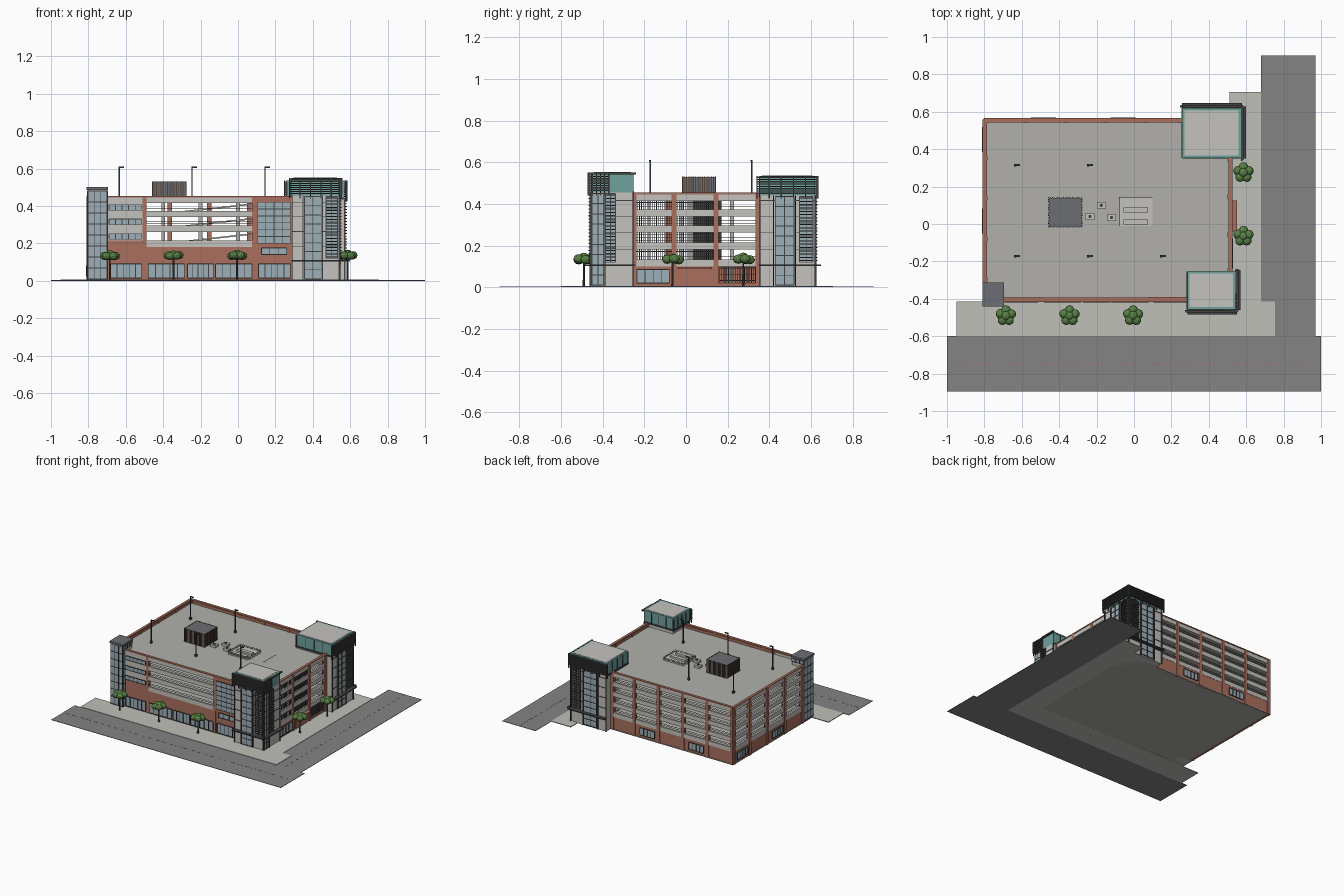
import bpy, bmesh, math, random
from mathutils import Matrix, Vector

if "Cube" in bpy.data.objects:
    bpy.data.objects.remove(bpy.data.objects["Cube"])

random.seed(4)
COL = dict(brick=(.40, .16, .11), precast=(.55, .54, .51), concrete=(.44, .435, .41),
           asphalt=(.23, .23, .235), walk=(.53, .525, .49), glass=(.34, .43, .48),
           teal=(.16, .36, .34), dark=(.055, .055, .055), slate=(.15, .155, .17),
           leaf=(.10, .22, .06), bark=(.09, .06, .04), line=(.40, .12, .08))
MATS = {}
for k, c in COL.items():
    MATS[k] = bpy.data.materials.new(k)
    MATS[k].diffuse_color = (*c, 1)
parts = {}


def mesh_of(name, mat):
    return parts.setdefault(name, (bmesh.new(), mat))[0]


def box(name, mat, x0, x1, y0, y1, z0, z1):
    m = Matrix.Translation(((x0 + x1) / 2, (y0 + y1) / 2, (z0 + z1) / 2)) @ \
        Matrix.Diagonal((abs(x1 - x0), abs(y1 - y0), abs(z1 - z0), 1))
    bmesh.ops.create_cube(mesh_of(name, mat), size=1, matrix=m)


# A face is (side, plane); u runs along it, d is the distance outward
def fbox(name, mat, face, u0, u1, z0, z1, d0, d1):
    side, p = face
    s = 1 if side in 'EN' else -1
    a, b = sorted((p + s * d0, p + s * d1))
    if side in 'EW':
        box(name, mat, a, b, u0, u1, z0, z1)
    else:
        box(name, mat, u0, u1, a, b, z0, z1)


def window(face, u0, u1, z0, z1, nu=3, nz=1, d=0.0):
    fbox('window_glass', 'glass', face, u0, u1, z0, z1, d - .005, d + .003)
    t = .002
    for i in range(nu + 1):
        u = u0 + (u1 - u0) * i / nu
        fbox('window_mullions', 'dark', face, u - t, u + t, z0, z1, d, d + .006)
    for i in range(nz + 1):
        z = z0 + (z1 - z0) * i / nz
        fbox('window_mullions', 'dark', face, u0, u1, z - t, z + t, d, d + .006)


LEVELS = [.10, .18, .262, .34, .415]      # bottoms of the precast bands


def bay(face, u0, u1, first=0, mesh=False):
    for i, z in enumerate(LEVELS[first:]):
        fbox('precast_bands', 'precast', face, u0, u1, z, z + .034, -.012, .002)
        if z == LEVELS[-1]:
            continue
        top = LEVELS[first + i + 1]
        for k in (1, 2):                   # guard cables
            h = z + .034 + .011 * k
            fbox('guard_cables', 'dark', face, u0, u1, h, h + .002, -.008, -.006)
        if mesh:
            n = int((u1 - u0) / .009)
            for j in range(1, n):
                u = u0 + (u1 - u0) * j / n
                fbox('mesh_screens', 'dark', face, u - .0015, u + .0015, z + .034, top, -.009, -.006)
            fbox('mesh_screens', 'dark', face, u0, u1, top - .01, top - .007, -.009, -.005)


def pier(face, u, w=.02, z0=0, z1=.45):
    fbox('brick_piers', 'brick', face, u - w / 2, u + w / 2, z0, z1, -.02, .006)


S, E, N, W = ('S', -.41), ('E', .52), ('N', .56), ('W', -.803)

# Ground, streets and pavements
box('building_base', 'concrete', -.805, .52, -.415, .565, 0, .006)
box('front_street', 'asphalt', -1, 1, -.895, -.6, 0, .003)
box('side_street', 'asphalt', .68, .97, -.6, .9, 0, .003)
box('front_pavement', 'walk', -.95, .755, -.6, -.415, 0, .006)
box('side_pavement', 'walk', .51, .68, -.415, .705, 0, .0055)
for i in range(33):
    box('street_lines', 'line', -.98 + i * .06, -.945 + i * .06, -.747, -.743, .003, .004)
for i in range(25):
    box('street_lines', 'line', .82, .824, -.58 + i * .06, -.545 + i * .06, .003, .004)

# Parking decks, inner columns and ramp
for z in LEVELS:
    box('parking_decks', 'concrete', -.80, .515, -.405, .555, z + .002, z + .012)
for x in (-.6, -.4, -.2, 0, .2, .4):
    for y in (-.25, -.02, .22, .42):
        box('inner_columns', 'concrete', x - .01, x + .01, y - .01, y + .01, 0, .42)
for z in LEVELS[:-1]:
    m = Matrix.Translation((-.15, .1, z + .045)) @ Matrix.Rotation(-.11, 4, 'Y') @ Matrix.Diagonal((.72, .14, .008, 1))
    bmesh.ops.create_cube(mesh_of('ramps', 'concrete'), size=1, matrix=m)

# Parapet caps
for f, a, b in ((S, -.70, .29), (E, -.26, .36), (N, -.803, .26), (W, -.32, .56)):
    fbox('parapet_caps', 'brick', f, a, b, .446, .454, -.014, .006)
    fbox('parapet_lining', 'brick', f, a, b, .42, .446, -.016, -.012)

# Front: brick storey, office block, open decks, stair wall
fbox('front_brick', 'brick', S, -.70, .29, 0, .18, -.02, 0)
fbox('front_brick', 'brick', S, -.70, -.49, .18, .215, -.02, 0)
fbox('front_brick', 'brick', S, .085, .29, .18, .446, -.02, .004)
for a, b in ((-.68, -.515), (-.48, -.285), (-.27, -.13), (-.12, .075), (.11, .28)):
    window(S, a, b, .015, .09, 5, 1, .004)
fbox('office_panels', 'precast', S, -.695, -.50, .215, .446, -.02, .002)
for z in (.222, .30, .377):
    window(S, -.69, -.515, z, z + .03, 5, 1, .003)
window(S, .105, .28, .20, .42, 4, 6, .005)
window(S, .125, .26, .14, .175, 3, 1, .005)
pier(S, -.50)
pier(S, .085)
bay(S, -.49, .085, 1)

# Right side
for u in (-.25, -.058, .145, .345):
    pier(E, u, .024)
for a, b, m in ((-.25, -.06, True), (-.06, .145, True), (.145, .345, False)):
    bay(E, a, b, 0, m)
fbox('right_brick', 'brick', E, -.26, .155, 0, .10, -.02, 0)
fbox('right_brick', 'brick', E, .155, .34, 0, .02, -.02, 0)
window(E, -.235, -.08, .02, .085, 4, 1, .003)
fbox('entry_canopy', 'brick', E, -.04, .125, .088, .096, 0, .03)
fbox('entry_door', 'brick', E, -.03, .115, .006, .085, 0, .004)
for i in range(21):
    u = .16 + i * .0085
    fbox('ground_grille', 'dark', E, u, u + .003, .02, .10, -.01, -.005)
for z in (.03, .06, .09):
    fbox('ground_grille', 'dark', E, .16, .335, z, z + .004, -.01, -.004)

# Back and left side
for f, a, b, n in ((N, -.803, .26, 5), (W, -.31, .56, 4)):
    fbox('rear_brick', 'brick', f, a, b, 0, .10, -.02, 0)
    w = (b - a) / n
    for i in range(n):
        bay(f, a + i * w, a + (i + 1) * w)
        pier(f, a + i * w + .012, .024)
        if i % 2:
            window(f, a + (i + .2) * w, a + (i + .8) * w, .025, .08, 4, 1, .003)
    pier(f, b - .012, .024)

# Left corner tower with glazing
box('left_tower', 'precast', -.80, -.70, -.432, -.32, 0, .485)
window(('S', -.432), -.802, -.70, .01, .48, 3, 8)
window(('W', -.80), -.432, -.32, .01, .48, 3, 8)
window(('E', -.70), -.432, -.41, .01, .48, 1, 8)
window(('E', -.70), -.41, -.32, .455, .48, 3, 1)
window(('N', -.32), -.80, -.70, .455, .48, 3, 1)
box('left_tower_cap', 'slate', -.81, -.694, -.442, -.312, .485, .50)


def tower(x0, x1, y0, y1, top, ys, teal_panel):
    """Stair tower with glazed strips, corner grilles and a louvred crown."""
    base = top - .095
    box('tower_cores', 'precast', x0, x1, y0, y1, 0, base)
    box('tower_crowns', 'teal', x0 - .004, x1, y0, y1, base, top - .004)
    box('tower_rims', 'teal', x0 - .005, x1 + .003, y0 - .003, y1 + .003, top - .008, top)
    box('tower_roofs', 'precast', x0 + .008, x1 - .01, y0 + .01, y1 - .01, top - .002, top + .002)
    inner, outer = (y0, y1) if ys > 0 else (y1, y0)
    outer_face = ('N' if ys > 0 else 'S', outer)
    glass_e, grill_e = ((.28, .62), (.72, .97)) if ys > 0 else ((.70, .98), (.42, .66))
    for f, a, b, gl, gr in ((outer_face, x0, x1, (.26, .62), (.72, .97)),
                            (('E', x1), inner, outer, glass_e, grill_e)):
        at = lambda t: a + (b - a) * t
        g0, g1 = sorted(map(at, gl))
        window(f, g0, g1, .01, base - .005, 2, 9, .002)
        r0, r1 = sorted(map(at, gr))
        window(f, r0, r1, .12, base - .005, 2, 5, .001)
        for k in range(20):                # sunshade slats
            z = .125 + k * (base - .14) / 19
            fbox('tower_sunshades', 'dark', f, r0, r1, z, z + .005, .002, .014)
        lo, hi = sorted((a, b))
        for t in (0, gl[0] - .03, gl[1] + .03, 1):
            u = at(t)
            fbox('tower_fins', 'dark', f, u - .0025, u + .0025, 0, base, 0, .008)
        for z in (.18, .262, .34, .415):
            fbox('tower_joints', 'dark', f, lo, hi, z, z + .003, 0, .004)
        fbox('tower_canopies', 'dark', f, lo - .005, hi + .01, .102, .11, 0, .03)
        c0, c1 = lo - .014, hi + .014      # crown louvres
        short = teal_panel and f[0] == 'E'
        if short:
            c1 = lo + (hi - lo) * .42
            fbox('crown_frame', 'dark', f, c1, hi + .014, top - .008, top, .003, .018)
        for k in range(8):
            z = base + .008 + k * (top - base - .018) / 7
            fbox('crown_louvres', 'dark', f, c0, c1, z, z + .006, .005, .018)
        for k in range(6):
            u = c0 + (c1 - c0) * k / 5
            fbox('crown_posts', 'dark', f, u - .003, u + .003, base - .015, top, .004, .012)
    # dark posts on the sides facing the roof
    for f, a, b in ((('W', x0 - .004), y0, y1), (('S' if ys > 0 else 'N', inner), x0, x1)):
        for k in range(5):
            u = a + (b - a) * k / 4
            fbox('crown_mullions', 'dark', f, u - .002, u + .002, base, top - .008, 0, .004)
        fbox('crown_mullions', 'dark', f, a, b, base - .006, base + .006, 0, .005)


tower(.29, .54, -.455, -.255, .55, -1, True)
tower(.262, .568, .355, .618, .535, 1, False)

# Roof plant room with vertical ribs
box('plant_room', 'slate', -.455, -.28, -.015, .14, .425, .53)
for i in range(19):
    u = i / 18
    for f, a, b in ((('S', -.015), -.455, -.28), (('N', .14), -.455, -.28),
                    (('E', -.28), -.015, .14), (('W', -.455), -.015, .14)):
        p = a + (b - a) * u
        fbox('plant_room_ribs', 'bark', f, p - .002, p + .002, .43, .532, 0, .004)

# Roof units and railed pad
for x, y in ((-.235, .04), (-.175, .1), (-.12, .035)):
    box('roof_units', 'precast', x - .024, x + .024, y - .018, y + .018, .425, .445)
    bmesh.ops.create_cone(mesh_of('roof_fans', 'dark'), cap_ends=True, segments=12, radius1=.009, radius2=.009,
                          depth=.006, matrix=Matrix.Translation((x, y, .447)))
box('roof_pad', 'precast', -.08, .10, -.012, .145, .425, .43)
for y in (.01, .075):
    box('pad_units', 'precast', -.055, .075, y - .014, y + .014, .43, .445)
for z in (.438, .447):
    for y in (-.012, .143):
        box('pad_rails', 'dark', -.08, .10, y, y + .002, z, z + .002)
    for x in (-.08, .098):
        box('pad_rails', 'dark', x, x + .002, -.012, .145, z, z + .002)

# Roof lamp posts
for x, y in ((-.635, .315), (-.245, .315), (-.635, -.172), (-.245, -.172), (.145, -.172)):
    box('lamp_posts', 'dark', x - .003, x + .003, y - .003, y + .003, .425, .61)
    box('lamp_bases', 'dark', x - .007, x + .007, y - .007, y + .007, .425, .445)
    box('lamp_heads', 'dark', x, x + .026, y - .005, y + .005, .604, .61)

# Street trees
for x, y in ((-.685, -.49), (-.345, -.49), (-.005, -.49), (.585, .275), (.585, -.065)):
    bmesh.ops.create_cone(mesh_of('tree_trunks', 'bark'), cap_ends=True, segments=8, radius1=.006, radius2=.004,
                          depth=.13, matrix=Matrix.Translation((x, y, .065)))
    for k in range(6):
        a = k * math.tau / 5 + .3
        r, z = (.03, .135) if k < 5 else (0, .143)
        m = Matrix.Translation((x + r * math.cos(a), y + r * math.sin(a), z + random.uniform(-.004, .002))) @ \
            Matrix.Diagonal((1, 1, .85, 1))
        bmesh.ops.create_icosphere(mesh_of('tree_canopies', 'leaf'), subdivisions=2, radius=.026, matrix=m)

# Turn every part into an object
for name, (bm, mat) in parts.items():
    me = bpy.data.meshes.new(name)
    bm.to_mesh(me)
    bm.free()
    me.materials.append(MATS[mat])
    bpy.context.collection.objects.link(bpy.data.objects.new(name, me))

for m in bpy.data.materials:
    if m.users and not m.is_grease_pencil:
        m.use_nodes = True
        m.node_tree.nodes["Principled BSDF"].inputs["Base Color"].default_value = m.diffuse_color
